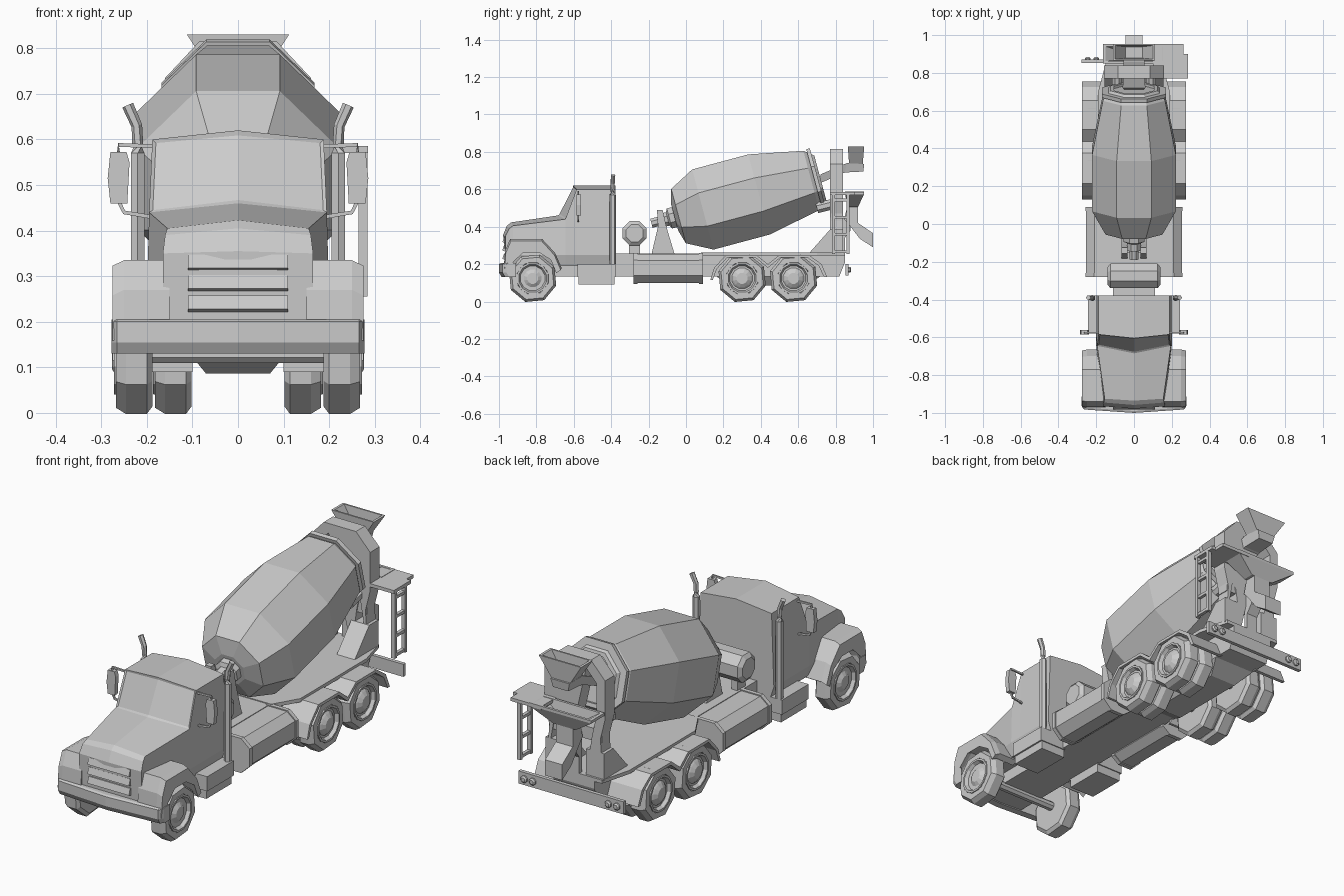
import bpy, bmesh, math
from mathutils import Vector


def loft(name, rings, mirror=False, caps=True):
    bm = bmesh.new()
    vs = [[bm.verts.new(p) for p in r] for r in rings]
    n = len(rings[0])
    for a, b in zip(vs, vs[1:]):
        for i in range(n):
            bm.faces.new((a[i], a[(i + 1) % n], b[(i + 1) % n], b[i]))
    if caps:
        bm.faces.new(vs[0])
        bm.faces.new(vs[-1])
    bmesh.ops.recalc_face_normals(bm, faces=bm.faces)
    me = bpy.data.meshes.new(name)
    bm.to_mesh(me)
    bm.free()
    ob = bpy.data.objects.new(name, me)
    bpy.context.collection.objects.link(ob)
    if mirror:
        ob.modifiers.new("mirror", 'MIRROR').use_mirror_merge = False
    return ob


def prism(name, pts, axis, a, b, mirror=False):
    put = {'x': lambda p, t: (t, p[0], p[1]),
           'y': lambda p, t: (p[0], t, p[1]),
           'z': lambda p, t: (p[0], p[1], t)}[axis]
    return loft(name, [[put(p, t) for p in pts] for t in (a, b)], mirror)


def box(name, x, y, z, mirror=False):
    return prism(name, [(x[0], y[0]), (x[1], y[0]), (x[1], y[1]), (x[0], y[1])], 'z', *z, mirror)


def ring(c, d, r, n, phase=0.5):
    q = Vector(d).to_track_quat('Z', 'Y')
    return [Vector(c) + q @ Vector((r * math.cos((i + phase) * math.tau / n),
                                    r * math.sin((i + phase) * math.tau / n), 0)) for i in range(n)]


def lathe(name, c, d, prof, n=8, mirror=False, phase=0.5):
    d = Vector(d).normalized()
    return loft(name, [ring(Vector(c) + d * t, d, r, n, phase) for t, r in prof], mirror)


def tube(name, path, radii, n=6, mirror=False):
    p = [Vector(v) for v in path]
    rings = [ring(p[i], p[min(i + 1, len(p) - 1)] - p[max(i - 1, 0)], r, n) for i, r in enumerate(radii)]
    return loft(name, rings, mirror)


def rect(x, y0, y1, z):
    return [(-x, y0, z), (x, y0, z), (x, y1, z), (-x, y1, z)]


# Cab and hood: cross-sections (side y, centre y, belt width, top width, bottom z, belt z, shoulder z, crown z)
def section(ys, yc, wb, wt, z0, zb, zs, zc):
    half = [(wb - .02, ys, z0), (wb, ys, zb), (wt, ys, zs)]
    return half + [(0, yc, zc)] + [(-x, y, z) for x, y, z in reversed(half)]


cab = loft("cab_and_hood", [section(*s) for s in (
    (-.965, -.978, .165, .165, .19, .25, .35, .355),
    (-.945, -.958, .165, .16, .19, .25, .39, .405),
    (-.925, -.935, .168, .155, .19, .25, .405, .423),
    (-.645, -.685, .20, .195, .19, .25, .44, .46),
    (-.585, -.605, .20, .188, .19, .25, .60, .62),
    (-.378, -.378, .20, .188, .19, .25, .60, .62))])
# Recessed windshield
bm = bmesh.new()
bm.from_mesh(cab.data)
glass = [f for f in bm.faces if f.normal.y < -.5 and f.calc_center_median().z > .48]
bmesh.ops.inset_region(bm, faces=glass, thickness=.01, depth=-.005)
bm.to_mesh(cab.data)
bm.free()

# Grille slats on the nose
for z in (.24, .285, .33):
    prism("grille_slat", [(-.96, z - .02), (-.982, z - .012), (-.972, z + .018), (-.95, z + .018)], 'x', -.11, .11)

# Bumper, bowed forward in the middle
loft("front_bumper", [[(x, y, .20), (x, y, .155), (x, y + .015, .13), (x, y + .05, .13), (x, y + .05, .205), (x, y + .01, .205)]
                      for x, y in ((-.278, -.96), (-.265, -.982), (0, -1), (.265, -.982), (.278, -.96))])

# Front fenders
arch = [(-.975, .17), (-.968, .27), (-.94, .335), (-.77, .335), (-.70, .26), (-.665, .18),
        (-.69, .165), (-.72, .235), (-.785, .275), (-.87, .275), (-.925, .225), (-.945, .17)]
loft("front_fender", [[(x, -.82 + (y + .82) * s, z - dz) for y, z in arch]
                      for x, s, dz in ((.15, 1, 0), (.25, 1, 0), (.275, .97, .012))], True)

# Chassis, deck and drive housing
prism("chassis_frame", [(-.95, .135), (-.95, .20), (-.6, .258), (.85, .258), (.85, .21), (.82, .135)], 'x', -.11, .11)
prism("rear_deck", [(-.12, .08), (.12, .08), (.19, .2), (.19, .7), (.15, .85), (-.15, .85), (-.19, .7), (-.19, .2)], 'z', .245, .262)
loft("drive_housing", [rect(.11, .16, .72, .135), rect(.07, .25, .64, .086)])
for y in (-.82, .3, .575):
    lathe("axle", (-.2, y, .13), (1, 0, 0), [(0, .022), (.4, .022)])

# Side steps and fuel tanks
box("cab_step", (.1, .243), (-.58, -.378), (.13, .2), True)
box("cab_step_base", (.1, .235), (-.575, -.383), (.09, .132), True)
prism("fuel_tank", [(.10, .255), (.21, .255), (.253, .22), (.253, .14), (.21, .10), (.14, .10), (.10, .13)], 'y', -.26, .07, True)
for y in (-.28, .07):
    prism("tank_end_band", [(.10, .26), (.212, .26), (.258, .222), (.258, .138), (.212, .095), (.14, .095), (.10, .125)],
          'y', y, y + .02, True)

# Rear fenders
top = [(.13, .115), (.15, .18), (.215, .25), (.375, .25), (.438, .20), (.5, .25), (.655, .25), (.725, .20), (.755, .13)]
low = [(.738, .13), (.71, .19), (.648, .236), (.506, .236), (.438, .18), (.369, .236), (.222, .236), (.165, .175), (.143, .115)]
prism("rear_fender", top + low, 'x', .10, .275, True)


# Wheels: eight-sided tyres with round rims
def wheel(name, y, x0, x1, rear):
    lathe(name + "_tyre", (0, y, .124), (1, 0, 0),
          [(x0, .085), (x0, .115), (x0 + .012, .132), (x1 - .022, .132), (x1, .118), (x1, .088), (x1 - .012, .082)],
          8, True, .62)
    h = .008 if rear else 0
    lathe(name + "_rim", (0, y, .124), (1, 0, 0),
          [(x1 - .03, .09), (x1 + .004, .086), (x1 + .004, .076), (x1 - .018, .064), (x1 - .012 + h, .048), (x1 + h, .03)],
          12, True)


wheel("front_wheel", -.82, .188, .268, False)
for y in (.3, .575):
    wheel("rear_outer_wheel", y, .188, .268, True)
    wheel("rear_inner_wheel", y, .102, .182, False)

# Mixer drum on a tilted axis
P, D = Vector((0, -.04, .457)), Vector((0, math.cos(math.radians(15)), math.sin(math.radians(15))))
lathe("mixer_drum", P, D, [(-.022, .08), (0, .163), (.135, .24), (.445, .24), (.735, .178), (.785, .135), (.785, .115), (.6, .10)])
lathe("drum_roller_ring", P, D, [(.752, .15), (.752, .182), (.772, .182), (.772, .13)])
lathe("drum_drive_hub", P, D, [(-.15, .018), (-.15, .027), (-.10, .027), (-.10, .04), (-.06, .04), (-.05, .06), (-.01, .06)])
prism("drum_front_support", [(-.185, .25), (-.15, .40), (-.155, .49), (-.125, .49), (-.105, .40), (-.06, .25)], 'x', .035, .065, True)
box("support_cross_bar", (-.05, .05), (-.15, -.11), (.36, .41))

# Water tank behind the cab
lathe("water_tank", (-.14, -.275, .365), (1, 0, 0), [(0, .05), (.015, .07), (.265, .07), (.28, .05)])
box("water_tank_bracket", (.07, .10), (-.305, -.245), (.25, .32), True)

# Exhaust stacks and mirrors
tube("exhaust_stack", [(.22, -.392, .2), (.22, -.392, .57), (.22, -.392, .59), (.222, -.392, .63), (.242, -.39, .675)],
     [.017, .017, .012, .012, .013], 6, True)
prism("mirror", [(.243, .46), (.238, .55), (.245, .573), (.28, .573), (.286, .515), (.28, .46)], 'y', -.585, -.562, True)
tube("mirror_upper_arm", [(.18, -.575, .585), (.262, -.575, .588), (.262, -.575, .565)], [.006] * 3, 4, True)
tube("mirror_lower_arm", [(.19, -.575, .43), (.25, -.575, .44), (.262, -.575, .465)], [.006] * 3, 4, True)

# Rear arch and its sloped pedestal
outer = [(.15, .25), (.135, .45), (.16, .55), (.16, .735), (.085, .815)]
inner = [(.06, .77), (.115, .71), (.115, .56), (.09, .45), (.06, .25)]
path = outer + [(-x, z) for x, z in reversed(outer)] + [(-x, z) for x, z in reversed(inner)] + list(reversed(inner))
prism("rear_arch", path, 'y', .77, .84)
prism("arch_brace", [(.655, .255), (.77, .385), (.84, .385), (.84, .255)], 'x', .06, .155, True)
tube("drum_roller", [(.09, .70, .50), (.09, .78, .52)], [.03, .03], 8, True)
box("roller_cross_beam", (-.14, .14), (.775, .835), (.43, .49))

# Charging hopper with its spout into the drum
loft("charging_hopper", [rect(.05, .872, .945, .735), rect(.112, .865, .953, .83), rect(.10, .873, .945, .83), rect(.045, .878, .938, .745)])
loft("charging_spout", [[(-w, y, z), (w, y, z), (w * .8, y + dy, z - h), (-w * .8, y + dy, z - h)]
                        for w, y, z, dy, h in ((.05, .953, .735, -.005, .04), (.055, .86, .74, -.01, .05), (.06, .72, .68, -.01, .05))])

# Discharge collector and chute
loft("discharge_collector", [rect(.06, .865, .92, .505), rect(.165, .85, .952, .575), rect(.165, .85, .952, .588),
                             rect(.15, .862, .94, .588), rect(.05, .875, .91, .52)])
prism("discharge_chute", [(.865, .52), (.92, .52), (.92, .42), (1, .365), (1, .29), (.93, .335), (.88, .40), (.845, .44)], 'x', -.045, .045)
prism("chute_pivot", [(.83, .255), (.83, .46), (.88, .44), (.88, .38), (.85, .34), (.85, .255)], 'x', -.03, .03)

# Ladder and platform on the right side
prism("ladder_platform", [(.10, .77), (.285, .77), (.285, .9), (.262, .9), (.262, .952), (.10, .952)], 'z', .57, .586)
for y in (.78, .857):
    box("ladder_rail", (.264, .284), (y, y + .016), (.255, .572))
for z in (.26, .352, .444, .536):
    box("ladder_rung", (.266, .282), (.79, .86), (z, z + .014))

# Tail light bar
box("tail_light_bar", (-.278, .278), (.852, .87), (.14, .20))
for x in (.2, .245):
    lathe("tail_light", (x, .865, .17), (0, 1, 0), [(0, .017), (.012, .017), (.018, .01)], 8, True)
